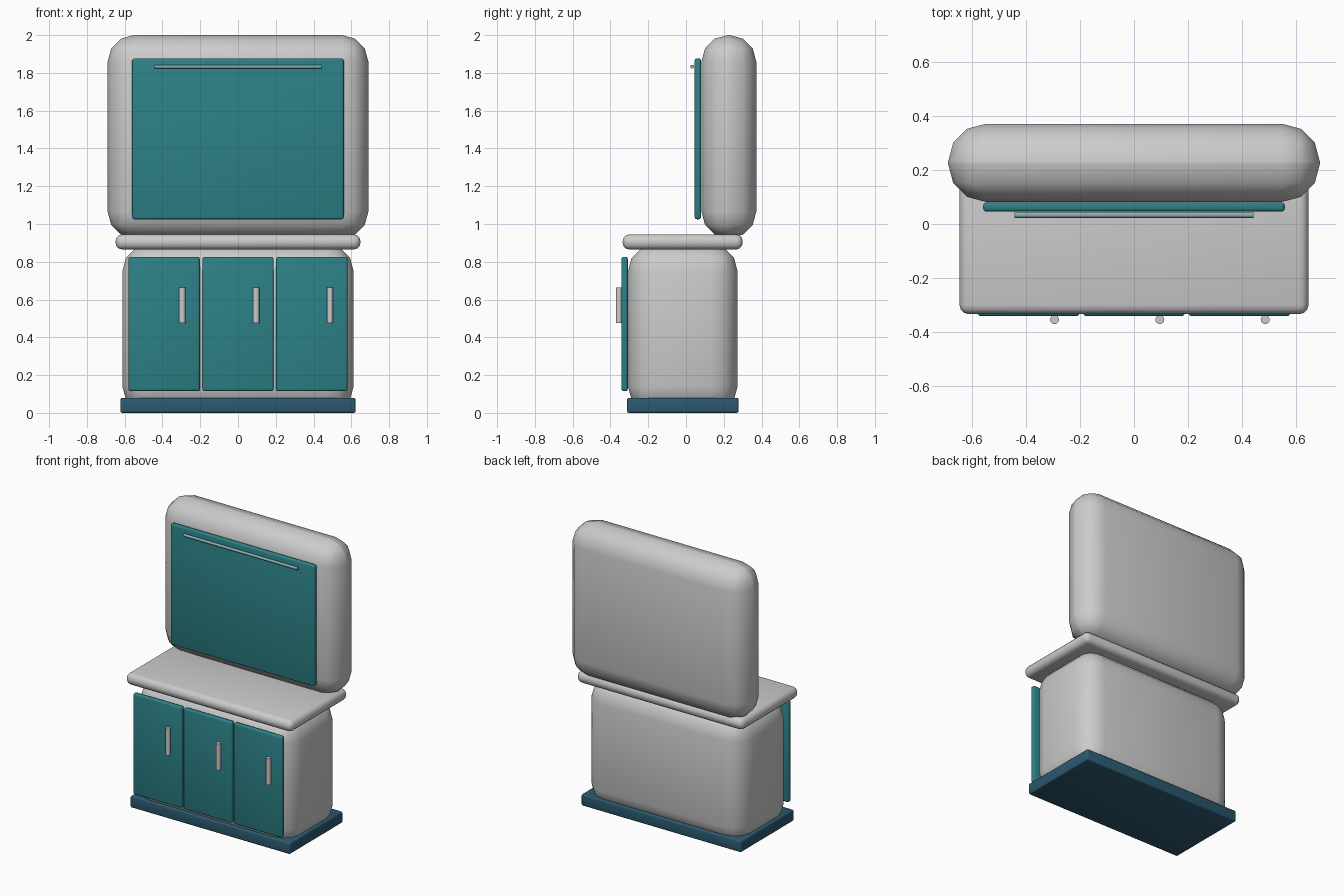
import bpy, bmesh, math

if "Cube" in bpy.data.objects:
    bpy.data.objects.remove(bpy.data.objects["Cube"])


def material(name, rgb):
    m = bpy.data.materials.new(name)
    m.diffuse_color = (*rgb, 1)
    m.use_nodes = True
    m.node_tree.nodes["Principled BSDF"].inputs["Base Color"].default_value = m.diffuse_color
    return m


TEAL = material("teal", (0.025, 0.22, 0.24))
NAVY = material("navy", (0.025, 0.10, 0.16))
PALE = material("pale_teal", (0.25, 0.42, 0.45))


def finish(name, bm, mat):
    me = bpy.data.meshes.new(name)
    bm.to_mesh(me)
    bm.free()
    ob = bpy.data.objects.new(name, me)
    bpy.context.collection.objects.link(ob)
    if mat:
        me.materials.append(mat)
    bpy.ops.object.select_all(action='DESELECT')
    ob.select_set(True)
    bpy.context.view_layer.objects.active = ob
    bpy.ops.object.shade_smooth_by_angle(angle=math.radians(40))
    return ob


def rounded_box(name, x, y, z, radius, mat=None, segments=3):
    """Box spanning the (min, max) ranges, with all edges rounded."""
    bm = bmesh.new()
    bmesh.ops.create_cube(bm, size=1)
    for v in bm.verts:
        v.co = [(a + b) / 2 + c * (b - a) for (a, b), c in zip((x, y, z), v.co)]
    bmesh.ops.bevel(bm, geom=bm.edges[:], offset=radius, segments=segments,
                    profile=0.5, affect='EDGES', clamp_overlap=True)
    return finish(name, bm, mat)


def bar(name, location, radius, length, along_x=False, mat=None):
    bm = bmesh.new()
    bmesh.ops.create_cone(bm, cap_ends=True, segments=16, radius1=radius,
                          radius2=radius, depth=length)
    ob = finish(name, bm, mat)
    ob.location = location
    if along_x:
        ob.rotation_euler.y = math.pi / 2
    return ob


# Lower cabinet, plinth and worktop
rounded_box("plinth", (-0.622, 0.622), (-0.312, 0.278), (0, 0.08), 0.01, NAVY)
rounded_box("lower_cabinet", (-0.612, 0.612), (-0.307, 0.273), (0, 0.89), 0.14)
rounded_box("worktop", (-0.648, 0.648), (-0.335, 0.30), (0.865, 0.945), 0.035)

# Three doors with upright handles
for i, x in enumerate((-0.391, 0, 0.391)):
    rounded_box(f"door_{i + 1}", (x - 0.189, x + 0.189), (-0.342, -0.308),
                (0.115, 0.826), 0.012, TEAL)
    bar(f"door_handle_{i + 1}", (x + 0.096, -0.355, 0.57), 0.0165, 0.186)

# Upper cabinet, its large front panel and long bar
rounded_box("upper_cabinet", (-0.69, 0.69), (0.082, 0.372), (0.925, 2.0), 0.14)
rounded_box("upper_panel", (-0.56, 0.56), (0.046, 0.080), (1.025, 1.877), 0.012, TEAL)
bar("upper_bar", (0, 0.033, 1.833), 0.01, 0.886, along_x=True, mat=PALE)
